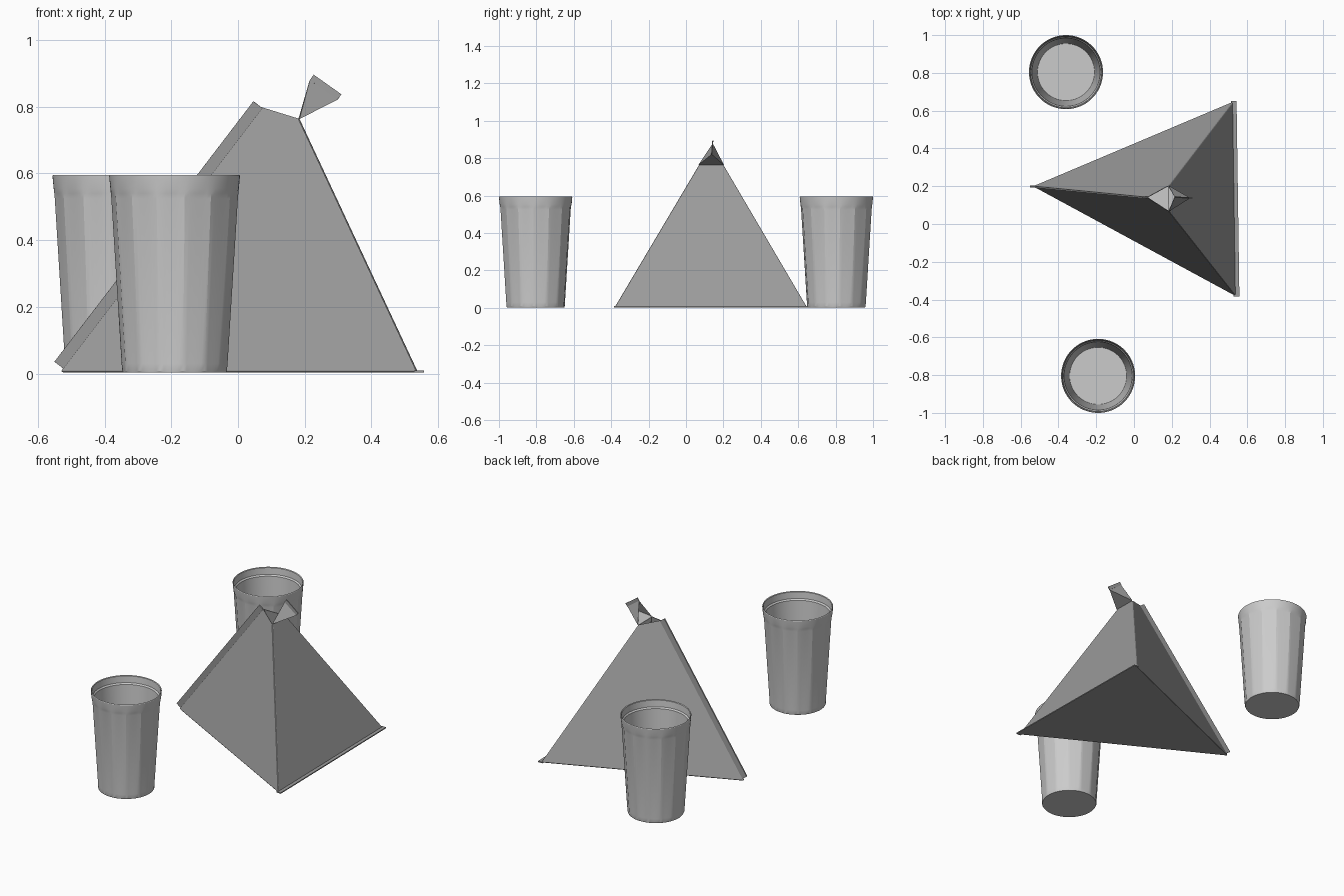
import bpy, bmesh, math
from mathutils import Vector, Matrix

if "Cube" in bpy.data.objects:
    bpy.data.objects.remove(bpy.data.objects["Cube"])


def material(name, v):
    m = bpy.data.materials.new(name)
    m.diffuse_color = (v, v, v, 1)
    m.use_nodes = True
    m.node_tree.nodes["Principled BSDF"].inputs["Base Color"].default_value = m.diffuse_color
    return m


PAPER = material("carton_paper", 0.33)
LINING = material("carton_lining", 0.8)


def make_mesh(name, verts, faces, smooth=None, mats=()):
    me = bpy.data.meshes.new(name)
    me.from_pydata([tuple(v) for v in verts], [], faces)
    ob = bpy.data.objects.new(name, me)
    bpy.context.collection.objects.link(ob)
    for m in mats:
        me.materials.append(m)
    bm = bmesh.new()
    bm.from_mesh(me)
    bmesh.ops.recalc_face_normals(bm, faces=bm.faces)
    bm.to_mesh(me)
    bm.free()
    if smooth:
        bpy.ops.object.select_all(action='DESELECT')
        bpy.context.view_layer.objects.active = ob
        ob.select_set(True)
        bpy.ops.object.shade_smooth_by_angle(angle=math.radians(smooth))
    return ob


def seam(name, p, q, out, thick=0.008):
    # thin flat fin running from p to q, standing out along the vector out
    ob = make_mesh(name, [p, q, q + out, p + out], [(0, 1, 2, 3)], mats=[PAPER])
    mod = ob.modifiers.new("thickness", 'SOLIDIFY')
    mod.thickness = thick
    mod.offset = 0


def line(ob, thick):
    # paper thickness with a lighter inside
    mod = ob.modifiers.new("lining", 'SOLIDIFY')
    mod.thickness = thick
    mod.offset = -1
    mod.material_offset = 1


# Tetrahedral carton: base corners and virtual apex
left = Vector((-0.54, 0.20, 0.003))
back = Vector((0.525, 0.65, 0.003))
front = Vector((0.54, -0.385, 0.003))
apex = Vector((0.13, 0.135, 0.88))

# Opening where the tip has been cut
cut_l = left.lerp(apex, 0.908)
cut_b = back.lerp(apex, 0.867)
cut_f = front.lerp(apex, 0.867)
carton = make_mesh("carton_body", [left, back, front, cut_l, cut_b, cut_f],
                   [(0, 1, 2), (0, 2, 5, 3), (2, 1, 4, 5), (1, 0, 3, 4)],
                   mats=[PAPER, LINING])
mod = carton.modifiers.new("soft_folds", 'BEVEL')
mod.width = 0.008
mod.segments = 3
mod.limit_method = 'ANGLE'
line(carton, 0.003)

# Pressed seams on the upper left edge and the base edge
along = (apex - left).normalized()
side = (front - back).normalized()
fin_dir = along.cross(side).normalized()
if fin_dir.z < 0:
    fin_dir = -fin_dir
inset = fin_dir * -0.012
seam("upright_seam", left + inset + along * 0.02, cut_l + inset,
     fin_dir * 0.040)
seam("base_seam", back + Vector((-0.012, 0, 0.003)),
     front + Vector((-0.012, 0, 0.003)), Vector((0.03, 0, 0)), 0.006)

# Torn tip folded back over the hinge
turn = Matrix.Rotation(math.radians(88), 3, (cut_b - cut_f).normalized())
fold = lambda p: cut_f + turn @ (p - cut_f)
tip, lip = fold(apex), fold(cut_l)
flap = make_mesh("folded_tip", [cut_b, cut_f, tip, lip],
                 [(0, 1, 2), (2, 1, 3), (0, 2, 3)], mats=[PAPER, LINING])
line(flap, 0.002)
seam("tip_seam", lip, tip, turn @ fin_dir * 0.02, 0.005)

# Fluted drinking glasses
FACETS, SUB = 14, 6
N = FACETS * SUB
# radius, height, flute strength (0 = round, 1 = flat facets)
PROFILE = [(0.154, 0.003, 0), (0.157, 0.008, 0.4), (0.159, 0.03, 1),
           (0.190, 0.525, 1), (0.1915, 0.54, 0.6), (0.1925, 0.555, 0),
           (0.196, 0.592, 0), (0.194, 0.596, 0), (0.190, 0.592, 0),
           (0.187, 0.553, 0), (0.180, 0.545, 0), (0.151, 0.022, 0)]


def glass(name, x, y, phase):
    verts, faces = [], []
    half = math.pi / FACETS
    for r, z, flute in PROFILE:
        for i in range(N):
            a = 2 * math.pi * i / N
            local = (i % SUB) * 2 * half / SUB - half
            flat = math.cos(half) / math.cos(local)
            rr = r * (1 + flute * (flat - 1))
            verts.append((x + rr * math.cos(a + phase),
                          y + rr * math.sin(a + phase), z))
    rings = len(PROFILE)
    for k in range(rings - 1):
        for i in range(N):
            j = (i + 1) % N
            faces.append((k * N + i, k * N + j, (k + 1) * N + j, (k + 1) * N + i))
    faces.append(tuple(range(N)))
    faces.append(tuple((rings - 1) * N + i for i in range(N)))
    make_mesh(name, verts, faces, 20)


glass("back_glass", -0.36, 0.804, 0.1)
glass("front_glass", -0.19, -0.804, -math.pi / 2 + 0.16)
